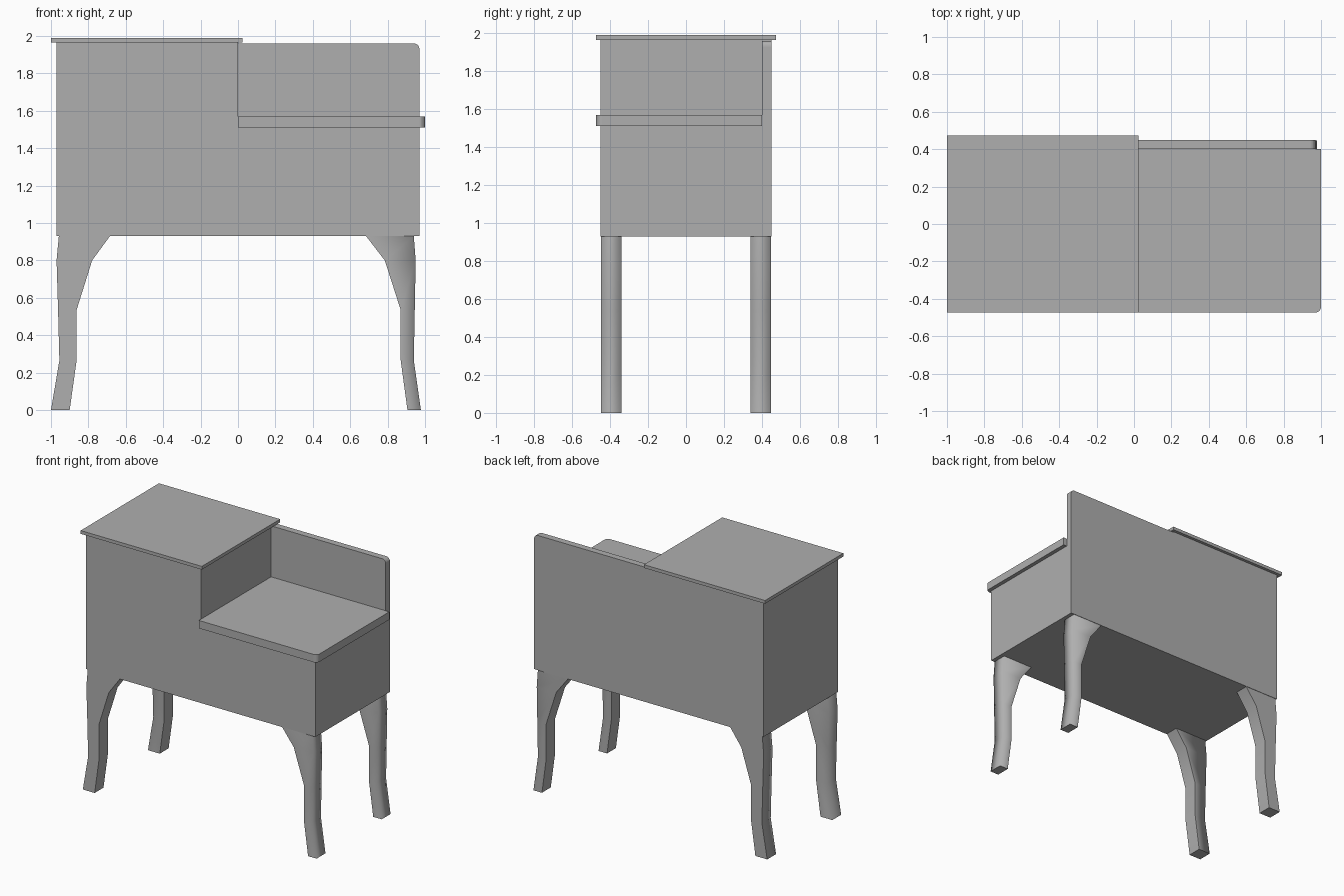
import bpy, bmesh, math

if "Cube" in bpy.data.objects:
    bpy.data.objects.remove(bpy.data.objects["Cube"])

grey = bpy.data.materials.new("mid_grey")
grey.diffuse_color = (0.43, 0.43, 0.43, 1)
grey.use_nodes = True
grey.node_tree.nodes["Principled BSDF"].inputs["Base Color"].default_value = grey.diffuse_color


def finish(name, bm):
    bmesh.ops.recalc_face_normals(bm, faces=bm.faces)
    mesh = bpy.data.meshes.new(name)
    bm.to_mesh(mesh)
    bm.free()
    mesh.materials.append(grey)
    obj = bpy.data.objects.new(name, mesh)
    bpy.context.collection.objects.link(obj)
    return obj


def extrude_profile(name, pts, axis, lo, hi):
    """Extrude a closed outline along y (outline in x,z) or z (outline in x,y)."""
    def place(p, d):
        return (p[0], d, p[1]) if axis == 'y' else (p[0], p[1], d)
    bm = bmesh.new()
    face = bm.faces.new([bm.verts.new(place(p, lo)) for p in pts])
    new = bmesh.ops.extrude_face_region(bm, geom=[face])['geom']
    offset = (0, hi - lo, 0) if axis == 'y' else (0, 0, hi - lo)
    bmesh.ops.translate(bm, vec=offset,
                        verts=[g for g in new if isinstance(g, bmesh.types.BMVert)])
    return finish(name, bm)


def make_leg(name, levels, lo, hi, soft_corners):
    """Stack square sections (z, outer x, inner x); soft corners shade round."""
    bm = bmesh.new()
    rings = [[bm.verts.new(c) for c in ((xo, lo, z), (xo, hi, z), (xi, hi, z), (xi, lo, z))]
             for z, xo, xi in levels]
    for a, b in zip(rings, rings[1:]):
        for i in range(4):
            j = (i + 1) % 4
            bm.faces.new((a[i], a[j], b[j], b[i])).smooth = True
        for i in range(4):
            bm.edges.get((a[i], b[i])).smooth = i in soft_corners
    for ring in (rings[0], rings[-1]):
        for e in bm.faces.new(ring).edges:
            e.smooth = False
    return finish(name, bm)


def arc(cx, cy, r, a0, a1, n=5):
    angles = [math.radians(a0 + (a1 - a0) * i / n) for i in range(n + 1)]
    return [(cx + r * math.cos(a), cy + r * math.sin(a)) for a in angles]


# Stepped cabinet body
extrude_profile("cabinet_body", [(-0.97, 0.93), (0.97, 0.93), (0.97, 1.51),
                                 (0, 1.51), (0, 1.965), (-0.97, 1.965)], 'y', -0.45, 0.45)

# Backrest panel with a rounded outer corner
extrude_profile("backrest", [(0, 1.51), (0.97, 1.51)] + arc(0.94, 1.93, 0.03, 0, 90)
                + [(0, 1.96)], 'y', 0.40, 0.45)

# Seat board with a rounded front corner
extrude_profile("seat", [(0, 0.40), (0, -0.473)] + arc(0.97, -0.443, 0.03, -90, 0)
                + [(1.0, 0.40)], 'z', 1.51, 1.57)

# Cabinet top board
extrude_profile("table_top", [(-1.0, -0.473), (0.025, -0.473),
                              (0.025, 0.473), (-1.0, 0.473)], 'z', 1.965, 1.99)

# Curved legs with softly shaded outer corners, the left pair wider at the foot
left = [(0, -1.0, -0.90), (0.265, -0.955, -0.863), (0.535, -0.962, -0.863),
        (0.80, -0.97, -0.78), (0.93, -0.958, -0.685)]
right = [(0, 0.978, 0.906), (0.265, 0.94, 0.87), (0.535, 0.945, 0.87),
         (0.80, 0.95, 0.785), (0.93, 0.94, 0.685)]
for end, lo, hi, inward in (("front", -0.447, -0.34, 1), ("back", 0.34, 0.447, 0)):
    make_leg(f"{end}_left_leg", left, lo, hi, (inward,))
    make_leg(f"{end}_right_leg", right, lo, hi, (0, 1))
